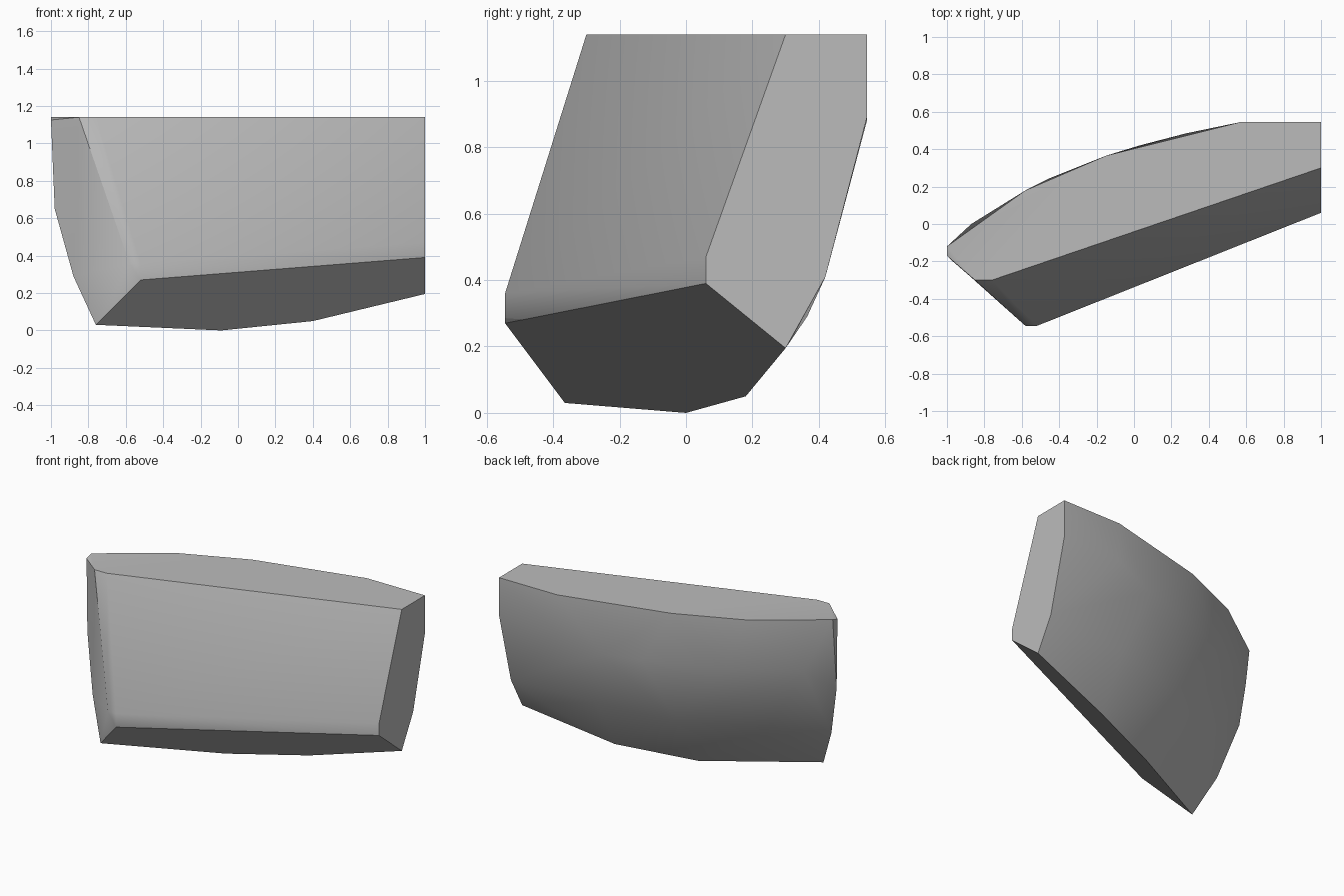
import bpy
import bmesh
import math

default_cube = bpy.data.objects.get("Cube")
if default_cube:
    bpy.data.objects.remove(default_cube, do_unlink=True)


def make_material(name, colour):
    """Plain material with matching viewport and render colour."""
    material = bpy.data.materials.new(name)
    material.use_nodes = True
    material.diffuse_color = colour
    shader = material.node_tree.nodes["Principled BSDF"]
    shader.inputs["Base Color"].default_value = colour
    shader.inputs["Roughness"].default_value = 0.8
    return material


def make_convex_piece(name, outlines, material):
    """Wrap a convex shell around the outlines and merge its flat facets."""
    bm = bmesh.new()
    for outline in outlines:
        for point in outline:
            bm.verts.new(point)
    result = bmesh.ops.convex_hull(bm, input=bm.verts[:])
    unused = [v for v in bm.verts if not v.link_faces]
    bmesh.ops.delete(bm, geom=unused, context="VERTS")
    bmesh.ops.dissolve_limit(bm, angle_limit=math.radians(2.5),
                             verts=bm.verts[:], edges=bm.edges[:])
    bmesh.ops.recalc_face_normals(bm, faces=bm.faces[:])
    mesh = bpy.data.meshes.new(name)
    bm.to_mesh(mesh)
    bm.free()
    mesh.materials.append(material)
    piece = bpy.data.objects.new(name, mesh)
    bpy.context.collection.objects.link(piece)
    bpy.ops.object.select_all(action="DESELECT")
    piece.select_set(True)
    bpy.context.view_layer.objects.active = piece
    bpy.ops.object.shade_smooth_by_angle(angle=math.radians(31))
    return piece


TOP = 1.14
FRONT = -.545
BACK = .545

# Flat top, with a slightly lowered corner at the narrow end
top_rim = [(-.85, -.3, TOP), (-.76, -.3, TOP), (1, .3, TOP), (1, BACK, TOP),
           (.57, BACK, TOP), (-.15, .365, TOP), (-.58, .18, TOP),
           (-1, -.12, TOP), (-1, -.17, 1.125)]

# Lower border of the leaning front face
front_border = [(-.58, FRONT, .36), (-.52, FRONT, .36), (-.52, FRONT, .27),
                (1, .06, .47), (1, .06, .39)]

# Flat cut at the wide end
wide_end = [(1, BACK, .89), (1, .42, .41), (1, .3, .195)]

# Slanted underside edge
underside = [(.4, .18, .05), (-.09, 0, 0), (-.76, -.365, .03)]

# Flat cut at the narrow end
narrow_end = [(-.88, -.277, .29), (-.98, -.19, .65)]

# Bulging back, upper and lower rows
back_upper = [(.57, BACK, .88), (.28, .485, .8), (.03, .42, .8),
              (-.45, .245, .8), (-.87, 0, .8)]
back_lower = [(.8, .365, .29), (.4, .37, .4), (-.1, .25, .36),
              (-.6, -.03, .35)]

stone_grey = make_material("stone grey", (.5, .5, .5, 1))
make_convex_piece("stone_fragment",
                  [top_rim, front_border, wide_end, underside, narrow_end,
                   back_upper, back_lower], stone_grey)
